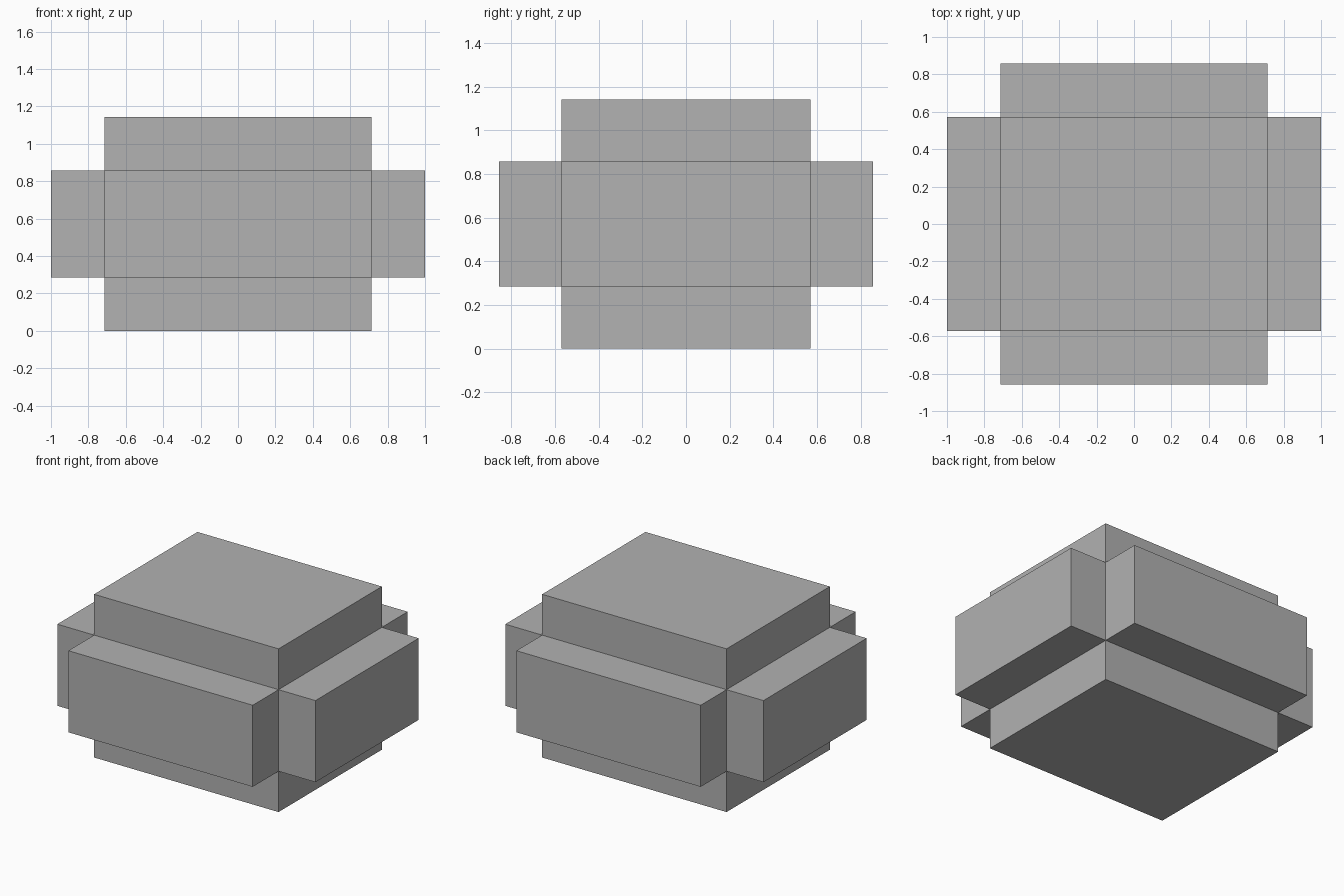
import bpy, bmesh
from mathutils import Vector

cube = bpy.data.objects.get("Cube")
if cube:
    bpy.data.objects.remove(cube, do_unlink=True)

UNIT = 1 / 7                       # all sizes are whole multiples of this
CORE_HALF = Vector((5, 4, 2)) * UNIT
ARM = 2 * UNIT                     # how far each slab stands out
CENTRE_Z = 4 * UNIT

# Single grey material
grey = bpy.data.materials.new("mid grey")
grey.use_nodes = True
colour = (0.445, 0.445, 0.445, 1)
grey.diffuse_color = colour
grey.node_tree.nodes["Principled BSDF"].inputs["Base Color"].default_value = colour

# Core block
bm = bmesh.new()
bmesh.ops.create_cube(bm, size=2)
bmesh.ops.scale(bm, vec=CORE_HALF, verts=bm.verts)
bm.normal_update()

# Slabs pushed straight out from all six sides
slabs = bmesh.ops.extrude_discrete_faces(bm, faces=bm.faces[:])["faces"]
for face in slabs:
    bmesh.ops.translate(bm, vec=face.normal.copy() * ARM, verts=face.verts[:])

bmesh.ops.translate(bm, vec=(0, 0, CENTRE_Z), verts=bm.verts)
bmesh.ops.recalc_face_normals(bm, faces=bm.faces[:])

mesh = bpy.data.meshes.new("cross_block")
bm.to_mesh(mesh)
bm.free()
mesh.materials.append(grey)
block = bpy.data.objects.new("cross_block", mesh)
bpy.context.collection.objects.link(block)
